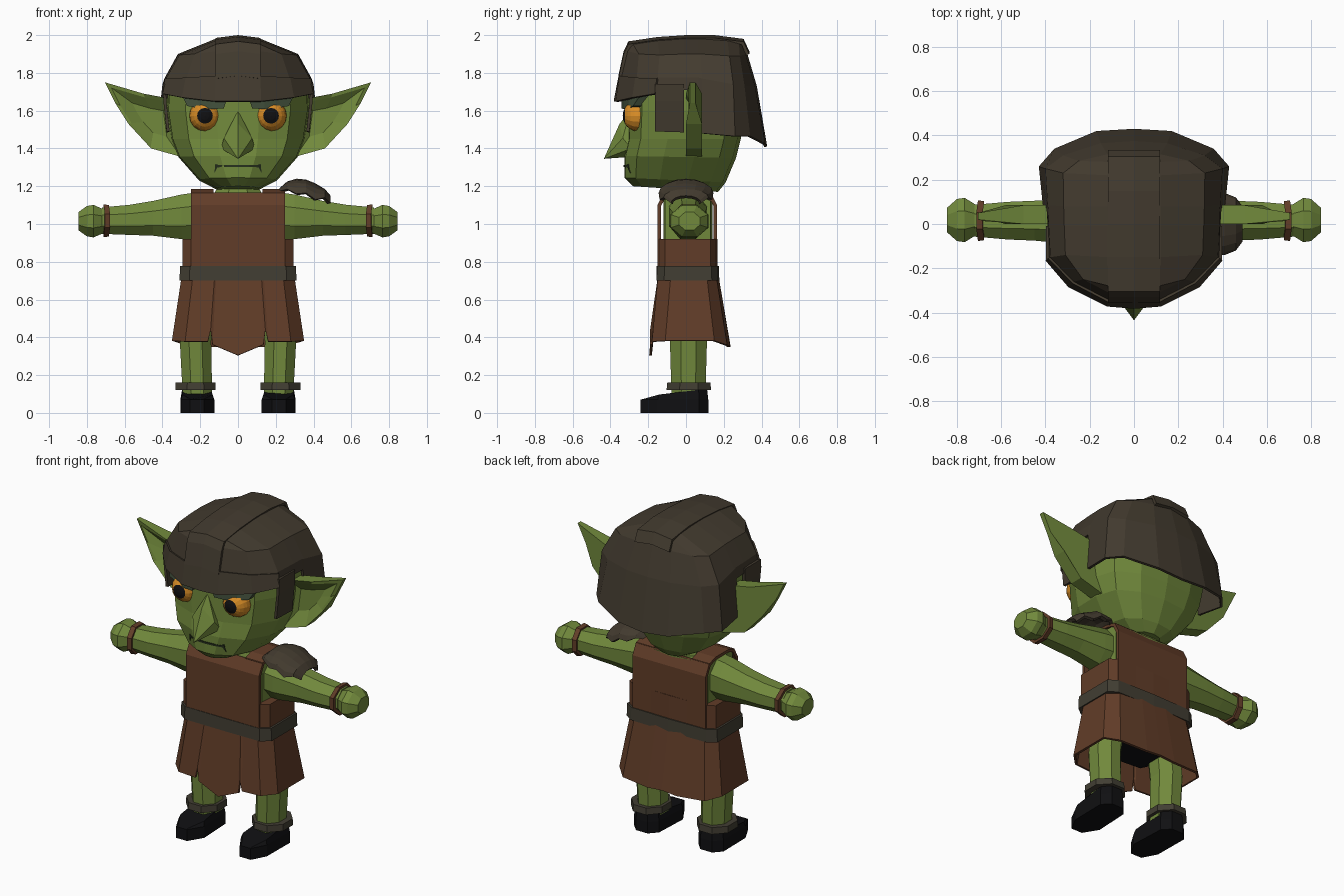
import bpy, bmesh, math
from mathutils import Vector
from mathutils.bvhtree import BVHTree

if "Cube" in bpy.data.objects:
    bpy.data.objects.remove(bpy.data.objects["Cube"])


def material(name, r, g, b):
    m = bpy.data.materials.new(name)
    m.diffuse_color = (r, g, b, 1)
    m.use_nodes = True
    m.node_tree.nodes["Principled BSDF"].inputs["Base Color"].default_value = m.diffuse_color
    return m


SKIN = material("green skin", .165, .25, .045)
LEATHER = material("brown leather", .12, .046, .021)
CAP = material("dark hide", .055, .043, .028)
STRAP = material("grey strap", .054, .048, .033)
BLACK = material("black", .005, .005, .006)
AMBER = material("amber eye", .70, .27, .02)
BROW = material("dark olive", .055, .08, .045)
MOUTH = material("mouth line", .02, .03, .012)


def make(name, verts, faces, mat, thick=0):
    me = bpy.data.meshes.new(name)
    me.from_pydata([tuple(v) for v in verts], [], faces)
    bm = bmesh.new()
    bm.from_mesh(me)
    bmesh.ops.remove_doubles(bm, verts=bm.verts, dist=.0005)
    bmesh.ops.recalc_face_normals(bm, faces=bm.faces)
    bm.to_mesh(me)
    bm.free()
    me.materials.append(mat)
    ob = bpy.data.objects.new(name, me)
    bpy.context.collection.objects.link(ob)
    if thick:
        mod = ob.modifiers.new("thickness", 'SOLIDIFY')
        mod.thickness, mod.offset = thick, -1
    return ob


def loft(name, rows, mat, closed=True, caps=(True, True), thick=0):
    """Bridge rows of equally many points."""
    n = len(rows[0])
    faces = []
    for i in range(len(rows) - 1):
        for j in range(n if closed else n - 1):
            k = (j + 1) % n
            faces.append((i*n + j, i*n + k, i*n + n + k, i*n + n + j))
    if closed and caps[0]:
        faces.append(tuple(range(n)))
    if closed and caps[1]:
        faces.append(tuple(range((len(rows) - 1) * n, len(rows) * n)))
    return make(name, [p for r in rows for p in r], faces, mat, thick)


def both(half):
    """Complete a half outline that starts and ends on the centre plane."""
    return half + [(-x, y, z) for x, y, z in half[-2:0:-1]]


def tube(name, rings, mat, axis='x', side=1, n=8):
    """Rings: position, two centre coordinates, two flat-to-flat radii."""
    rows = []
    for p, ca, cb, ra, rb in rings:
        row = []
        for i in range(n):
            t = 2 * math.pi * (i + .5) / n
            k = 1 / math.cos(math.pi / n)
            a, b = ca + ra*k*math.cos(t), cb + rb*k*math.sin(t)
            row.append((side*p, a, b) if axis == 'x' else (side*a, b, p))
        rows.append(row)
    return loft(name, rows, mat)


def strip(name, x0, x1, path, mat, thick, bulge=0):
    """Band running along a (y, z) path."""
    xm = (x0 + x1) / 2
    rows = [[(x0, y, z), (xm, y, z + bulge), (x1, y, z)] for y, z in path]
    return loft(name, rows, mat, closed=False, thick=thick)


# Head: a tapering skull with a narrow chin
PLAN = [(0, -1), (.30, -.98), (.74, -.78), (.98, -.30), (1, .25), (.88, .70), (.5, .94), (0, 1)]
rows = []
for zf, zb, hw, yf, yb in [(1.20, 1.17, .11, -.28, .17), (1.245, 1.22, .205, -.325, .21),
                           (1.36, 1.35, .315, -.325, .265), (1.45, 1.45, .352, -.305, .29),
                           (1.60, 1.60, .375, -.30, .31), (1.74, 1.74, .37, -.30, .31),
                           (1.87, 1.87, .28, -.24, .26)]:
    mid, d = (yf + yb) / 2, (yb - yf) / 2
    rows.append(both([(px*hw, mid + py*d, zf + (zb - zf)*(py + 1)/2) for px, py in PLAN]))
head = loft("head", rows, SKIN)
bm = bmesh.new()
bm.from_mesh(head.data)
TREE = BVHTree.FromBMesh(bm)
bm.free()


def face_patch(name, bottom, top, mat, lift):
    """Slab between two (x, z) polylines laid onto the face."""
    front, back = [], []
    for line, push in ((bottom, lift), (top, lift)):
        hits = [TREE.ray_cast(Vector((x, -2, z)), Vector((0, 1, 0)))[0] for x, z in line]
        front.append([(h.x, h.y - push, h.z) for h in hits])
        back.append([(h.x, h.y + .01, h.z) for h in hits])
    rows = [[back[0][i], front[0][i], front[1][i], back[1][i]] for i in range(len(bottom))]
    return loft(name, rows, mat)


face_patch("mouth", [(-.125, 1.27), (-.11, 1.30), (-.06, 1.302), (0, 1.302), (.06, 1.302), (.11, 1.30), (.125, 1.27)],
           [(-.12, 1.318), (-.10, 1.312), (-.06, 1.313), (0, 1.313), (.06, 1.313), (.10, 1.312), (.12, 1.318)],
           MOUTH, .005)

# Nose: a sharp downward wedge
make("nose", [(0, -.295, 1.60), (-.09, -.29, 1.40), (.09, -.29, 1.40), (0, -.435, 1.345), (0, -.30, 1.355),
              (-.075, -.335, 1.455), (.075, -.335, 1.455), (0, -.352, 1.53)],
     [(0, 5, 7), (0, 7, 6), (0, 1, 5), (0, 6, 2), (7, 5, 3), (7, 3, 6),
      (5, 1, 3), (6, 3, 2), (1, 4, 3), (4, 2, 3), (0, 4, 1), (0, 2, 4)], SKIN)

for s in (1, -1):
    tag = "left" if s == 1 else "right"
    # Eyes with the pupil as the front polar cap
    me = bpy.data.meshes.new(tag + "_eye")
    bm = bmesh.new()
    bmesh.ops.create_uvsphere(bm, u_segments=16, v_segments=12, radius=.083)
    for v in bm.verts:
        v.co = (v.co.x + s*.175, -v.co.z - .252, v.co.y + 1.573)
    bmesh.ops.recalc_face_normals(bm, faces=bm.faces)
    for f in bm.faces:
        f.material_index = int(f.calc_center_median().y < -.252 - .083*math.cos(math.radians(30)))
    bm.to_mesh(me)
    bm.free()
    me.materials.append(AMBER)
    me.materials.append(BLACK)
    bpy.context.collection.objects.link(bpy.data.objects.new(tag + "_eye", me))
    # Heavy brows over the eyes
    face_patch(tag + "_brow", [(s*.075, 1.612), (s*.14, 1.608), (s*.20, 1.612), (s*.27, 1.625)],
               [(s*.06, 1.66), (s*.14, 1.675), (s*.22, 1.69), (s*.30, 1.69)], BROW, .045)
    # Ears: pointed outline with a hollow front
    edge = [(.34, 1.66), (.50, 1.69), (.705, 1.75), (.65, 1.64), (.58, 1.53), (.46, 1.40), (.30, 1.355)]
    rim = [(s*x, .00 + .02*(x > .6), z) for x, z in edge]
    back = [(s*x, .085 - .035*(x > .6), z) for x, z in edge]
    inner = [(s*(.46 + (x - .46)*.86), .012, 1.55 + (z - 1.55)*.86) for x, z in edge]
    pit = [(s*(.44 + (x - .44)*.45), .05, 1.55 + (z - 1.55)*.45) for x, z in edge]
    loft(tag + "_ear", [back, rim, inner, pit], SKIN)
    # Hide flaps in front of the ears
    loft(tag + "_cap_flap", [[(s*.398, -.165, 1.74), (s*.398, -.01, 1.74)],
                             [(s*.395, -.165, 1.65), (s*.395, -.01, 1.65)],
                             [(s*.378, -.165, 1.49), (s*.378, -.01, 1.485)]], CAP, closed=False, thick=.016)

# Cap: dome with a long neck guard
rim = [(0, -.37, 1.66), (.12, -.36, 1.66), (.29, -.275, 1.68), (.39, -.16, 1.70), (.39, -.01, 1.71),
       (.395, .07, 1.71), (.412, .085, 1.48), (.43, .26, 1.465), (.36, .34, 1.465), (.17, .42, 1.425), (0, .43, 1.41)]
mid = [(0, -.345, 1.79), (.115, -.34, 1.79), (.27, -.26, 1.78), (.378, -.15, 1.775), (.385, -.01, 1.775),
       (.387, .065, 1.775), (.39, .085, 1.77), (.40, .25, 1.74), (.32, .31, 1.73), (.15, .365, 1.73), (0, .375, 1.73)]
high = [(0, -.315, 1.92), (.115, -.31, 1.915), (.23, -.25, 1.90), (.31, -.14, 1.895), (.315, -.01, 1.90),
        (.317, .06, 1.90), (.318, .08, 1.90), (.32, .23, 1.89), (.25, .285, 1.89), (.12, .315, 1.90), (0, .325, 1.90)]
top = [(0, -.295, 1.955), (.06, -.295, 1.955), (.115, -.28, 1.952), (.12, -.15, 1.97), (.12, -.01, 1.98),
       (.12, .06, 1.98), (.12, .08, 1.98), (.12, .22, 1.97), (.10, .28, 1.96), (.05, .30, 1.96), (0, .305, 1.96)]
loft("cap", [both(r) for r in (rim, mid, high, top)], CAP, caps=(False, True), thick=.015)
# Brow band and crest strip on the cap
bands = []
for r, drop in ((rim, -.01), (mid, -.005)):
    h = [(x*1.025, y*1.035, z + drop) for x, y, z in r[:4]]
    bands.append([(-x, y, z) for x, y, z in h[:0:-1]] + h)
loft("cap_brow_band", bands, CAP, closed=False, thick=.018)
strip("cap_crest", -.118, .118, [(-.358, 1.77), (-.33, 1.90), (-.305, 1.952), (-.15, 1.975), (0, 1.985),
                                (.15, 1.985), (.305, 1.965), (.335, 1.90)], CAP, .018, bulge=.015)

# Neck and torso
tube("neck", [(1.12, 0, .02, .15, .11), (1.19, 0, .03, .11, .10), (1.23, 0, .03, .10, .10)], SKIN, 'z')
loft("torso", [both([(0, -.12, z), (.24, -.11, z), (.25, 0, z), (.24, .13, z), (0, .14, z)])
               for z in (.75, 1.0, 1.16)], SKIN)

# Tunic: front and back panels, shoulder straps, waist
strip("tunic_front", -.25, .25, [(-.152, .76), (-.152, 1.10), (-.115, 1.168)], LEATHER, .02)
strip("tunic_back", -.25, .25, [(.165, .76), (.165, 1.10), (.13, 1.168)], LEATHER, .02)
for s in (1, -1):
    strip("shoulder_strap", s*.13, s*.25, [(-.118, 1.165), (-.06, 1.185), (.07, 1.185), (.132, 1.165)], LEATHER, .018)


def waist(z, k=1.0):
    return both([(x*k, y*k, z) for x, y in
                 [(0, -.15), (.245, -.148), (.295, -.11), (.295, .13), (.245, .162), (0, .168)]])


loft("tunic_waist", [waist(.70), waist(.92)], LEATHER)
loft("belt", [waist(.70, 1.05), waist(.778, 1.04)], STRAP)

# Skirt with a notched, pointed front hem
hem = [(0, -.195, .305), (.135, -.19, .362), (.145, -.19, .44), (.16, -.19, .378), (.28, -.18, .378),
       (.35, -.11, .382), (.35, .15, .382), (.28, .218, .36), (.10, .235, .35), (0, .235, .358)]
waistline = [(x*.85, -.148 if y < -.15 else y*.73, .73) for x, y, z in hem]
loft("skirt", [both(waistline), both(hem)], LEATHER, caps=(False, False), thick=.014)
loft("underwear", [both([(0, -.11, z), (w, -.10, z), (w, .11, z), (0, .12, z)])
                   for z, w in ((.47, .13), (.54, .25), (.74, .25))], BLACK)

for s in (1, -1):
    tag = "left" if s == 1 else "right"
    # Arms, wrist bands and fists
    tube(tag + "_arm", [(.22, .01, 1.045, .10, .122), (.30, .01, 1.038, .10, .118), (.45, .015, 1.03, .09, .092),
                        (.57, .015, 1.022, .085, .08), (.72, .015, 1.018, .072, .07)], SKIN, side=s)
    band = tube(tag + "_wrist_band", [(.672, .015, 1.017, .088, .083), (.70, .015, 1.017, .092, .087)], LEATHER, side=s)
    for v in band.data.vertices:
        v.co.x += s * .14 * abs(v.co.z - 1.017)
    tube(tag + "_fist", [(.70, .018, 1.015, .06, .058), (.765, .018, 1.015, .10, .086), (.80, .018, 1.015, .095, .08),
                         (.845, .018, 1.015, .055, .048)], SKIN, side=s)
    # Legs, ankle cuffs and boots
    tube(tag + "_leg", [(.10, .215, .013, .078, .09), (.38, .225, .013, .083, .098), (.60, .2, .013, .083, .098)],
         SKIN, 'z', s)
    tube(tag + "_ankle_cuff", [(.12, .225, .015, .107, .118), (.16, .225, .015, .105, .114)], STRAP, 'z', s)
    sole = [(.18, -.24), (.255, -.24), (.302, -.15), (.305, .07), (.26, .118), (.18, .118), (.135, .07), (.125, -.15)]
    rows = [[(s*x, y, 0) for x, y in sole], [(s*x, y, .07) for x, y in sole],
            [(s*(.217 + (x - .217)*.9), max(y*.95, -.235), .072 if y < -.2 else (.097 if y < -.1 else .122)) for x, y in sole]]
    loft(tag + "_boot", rows, BLACK)

# Single ragged shoulder pad
rows = []
for i, (x, r, zt, zb) in enumerate([(.22, .08, 1.19, 1.175), (.26, .12, 1.225, 1.185), (.31, .14, 1.24, 1.16),
                                    (.36, .145, 1.235, 1.165), (.41, .14, 1.215, 1.13),
                                    (.46, .12, 1.185, 1.14), (.49, .08, 1.15, 1.11)]):
    rows.append([(x, -r*math.cos(math.pi*j/8), zb + (zt - zb)*math.sin(math.pi*j/8)) for j in range(9)])
loft("shoulder_pad", rows, CAP, closed=False, thick=.02)
